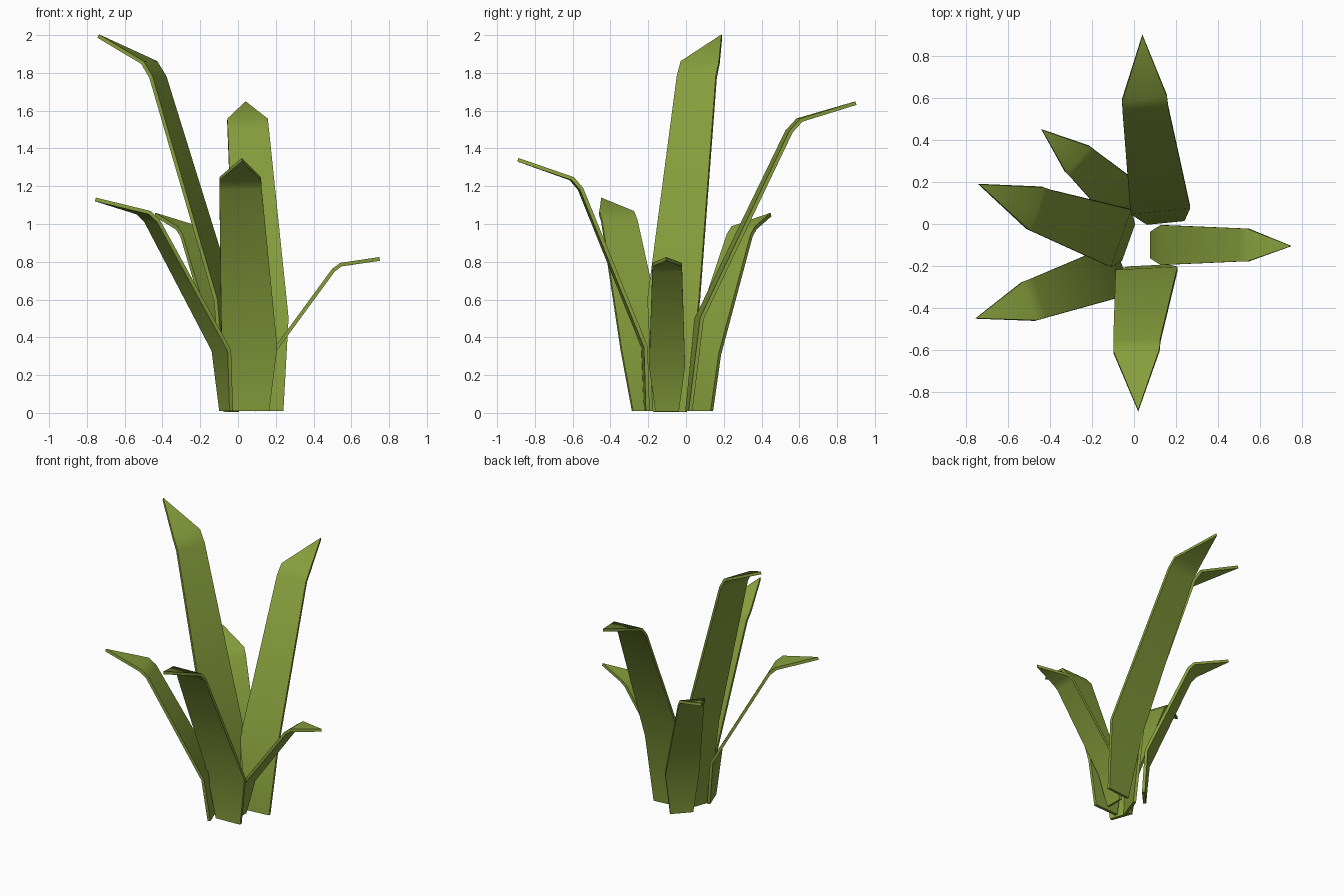
import bpy, bmesh, math
from mathutils import Vector

if "Cube" in bpy.data.objects:
    bpy.data.objects.remove(bpy.data.objects["Cube"])

green = bpy.data.materials.new("leaf_green")
green.diffuse_color = (0.24, 0.34, 0.045, 1)
green.use_nodes = True
green.node_tree.nodes["Principled BSDF"].inputs["Base Color"].default_value = green.diffuse_color


def leaf(name, base, knee, shoulder, tip, widths, side):
    """Creased strap leaf: base, knee bend, rounded shoulder bend, pointed tip."""
    base, knee, shoulder, tip = map(Vector, (base, knee, shoulder, tip))
    corner = shoulder - 0.1 * (tip - shoulder)
    pre = corner.lerp(knee, 0.05)
    wb, wk, ws = widths
    side = Vector((side[0], side[1], 0)).normalized()
    rows = [(base, wb), (knee, wk), (pre, ws * 1.02), (shoulder, ws)]
    bm = bmesh.new()
    grid = [[bm.verts.new(p + side * w * k) for k in (-0.5, 0, 0.5)] for p, w in rows]
    for a, b in zip(grid, grid[1:]):
        for i in (0, 1):
            bm.faces.new((a[i], a[i + 1], b[i + 1], b[i]))
    # pointed end
    end = bm.verts.new(tip)
    for i in (0, 1):
        bm.faces.new((grid[-1][i], grid[-1][i + 1], end))
    bmesh.ops.recalc_face_normals(bm, faces=bm.faces)
    me = bpy.data.meshes.new(name)
    bm.to_mesh(me)
    bm.free()
    me.materials.append(green)
    ob = bpy.data.objects.new(name, me)
    bpy.context.collection.objects.link(ob)
    sol = ob.modifiers.new("thickness", 'SOLIDIFY')
    sol.thickness = 0.02
    sol.offset = 0
    bpy.context.view_layer.objects.active = ob
    ob.select_set(True)
    bpy.ops.object.modifier_apply(modifier=sol.name)
    bpy.ops.object.shade_smooth_by_angle(angle=math.radians(40))
    ob.select_set(False)


# Six leaves around the crown: base, knee, shoulder, tip, widths, sideways direction
leaf("right_leaf", (0.085, -0.10, 0.01), (0.135, -0.10, 0.25), (0.545, -0.10, 0.785),
     (0.75, -0.105, 0.815), (0.125, 0.19, 0.155), (0, 1))
leaf("back_leaf", (0.15, 0.015, 0.01), (0.125, 0.07, 0.5), (0.05, 0.6, 1.55),
     (0.04, 0.9, 1.64), (0.18, 0.285, 0.215), (1, 0.1))
leaf("front_leaf", (0.07, -0.207, 0.01), (0.06, -0.22, 0.35), (0.012, -0.605, 1.24),
     (0.02, -0.89, 1.34), (0.19, 0.295, 0.22), (1, 0.05))
leaf("tall_left_leaf", (-0.035, -0.085, 0.005), (-0.07, -0.065, 0.6), (-0.47, 0.075, 1.855),
     (-0.74, 0.19, 1.995), (0.185, 0.29, 0.215), (0.34, 0.95))
leaf("left_front_leaf", (-0.063, -0.208, 0.01), (-0.088, -0.225, 0.33), (-0.5, -0.368, 1.06),
     (-0.755, -0.45, 1.13), (0.16, 0.25, 0.195), (-0.34, 0.94))
leaf("left_back_leaf", (-0.02, 0.08, 0.01), (-0.035, 0.095, 0.31), (-0.268, 0.308, 0.98),
     (-0.44, 0.45, 1.05), (0.155, 0.23, 0.17), (0.68, 0.73))
